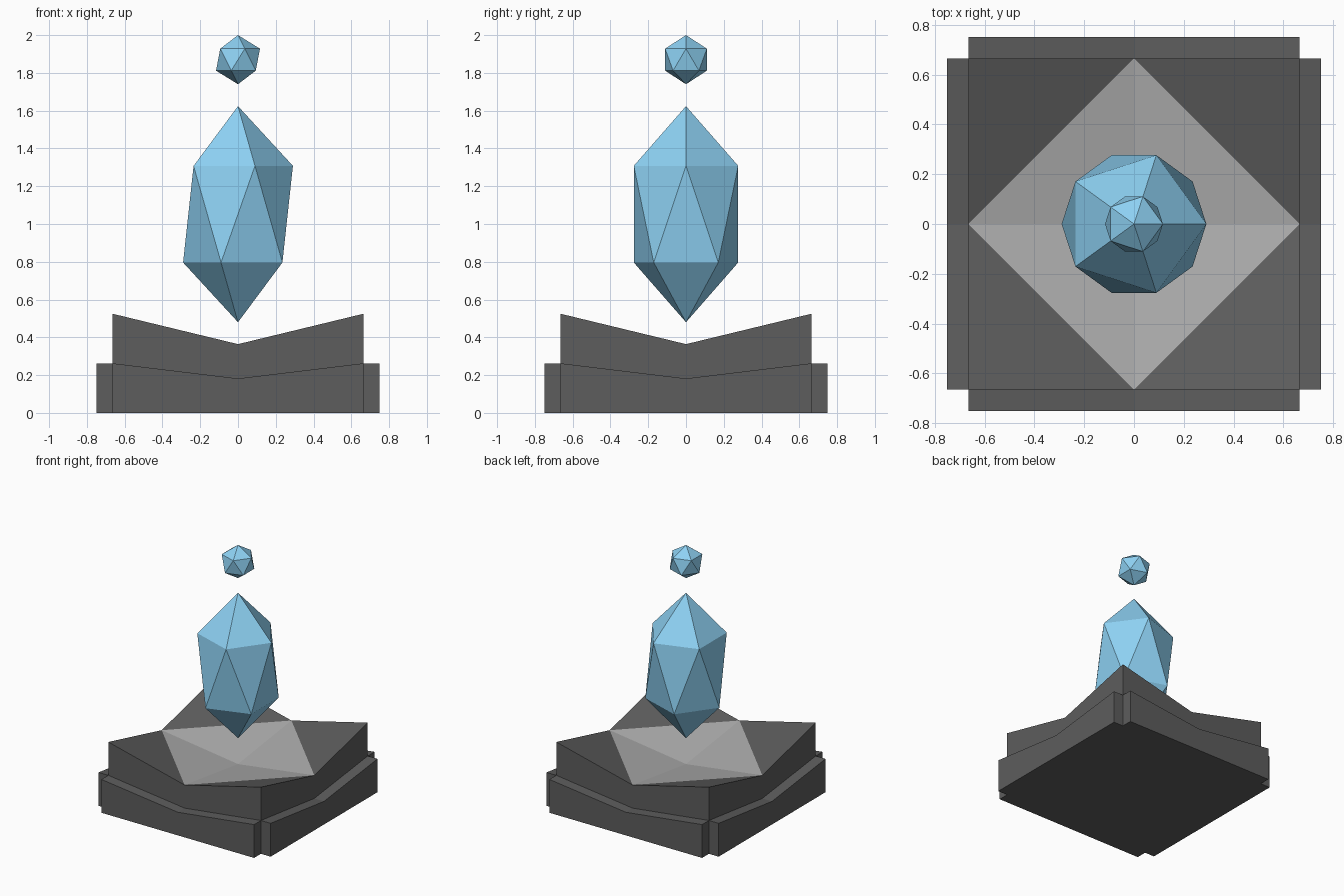
import bpy, bmesh
from mathutils import Matrix
from math import pi

if "Cube" in bpy.data.objects:
    bpy.data.objects.remove(bpy.data.objects["Cube"])


def material(name, rgb):
    m = bpy.data.materials.new(name)
    m.diffuse_color = (*rgb, 1)
    m.use_nodes = True
    m.node_tree.nodes["Principled BSDF"].inputs["Base Color"].default_value = m.diffuse_color
    return m


STONE = material("dark_stone", (0.11, 0.11, 0.11))
PALE = material("pale_stone", (0.42, 0.42, 0.42))
ICE = material("blue_crystal", (0.27, 0.64, 0.90))


def finish(bm, name, *mats):
    bmesh.ops.remove_doubles(bm, verts=bm.verts, dist=1e-5)
    bmesh.ops.recalc_face_normals(bm, faces=bm.faces)
    me = bpy.data.meshes.new(name)
    bm.to_mesh(me)
    bm.free()
    for m in mats:
        me.materials.append(m)
    ob = bpy.data.objects.new(name, me)
    bpy.context.collection.objects.link(ob)
    return ob


def add_face(bm, turn, points, mat=0):
    f = bm.faces.new([bm.verts.new(turn @ Matrix.Translation(p).translation) for p in points])
    f.material_index = mat


H, OUT = 0.665, 0.75            # block half width, slab outer reach
CORNER, MID, DISH = 0.525, 0.364, 0.275
turns = [Matrix.Rotation(i * pi / 2, 4, 'Z') for i in range(4)]

# Plinth: notched walls, raised corners and a pale sunken diamond
bm = bmesh.new()
for t in turns:
    add_face(bm, t, [(-H, -H, 0), (0, -H, 0), (H, -H, 0),
                     (H, -H, CORNER), (0, -H, MID), (-H, -H, CORNER)])
    add_face(bm, t, [(0, -H, MID), (H, -H, CORNER), (H, 0, MID)])
    add_face(bm, t, [(0, -H, MID), (H, 0, MID), (0, 0, DISH)], 1)
    add_face(bm, t, [(0, -H, 0), (H, -H, 0), (H, 0, 0), (0, 0, 0)])
finish(bm, "plinth", STONE, PALE)

# Skirt slabs: half-height copy of the wall profile on each side
profile = [(-H, 0), (H, 0), (H, CORNER / 2), (0, MID / 2), (-H, CORNER / 2)]
for t, side in zip(turns, ("front", "right", "back", "left")):
    bm = bmesh.new()
    face = bm.faces.new([bm.verts.new((x, -OUT, z)) for x, z in profile])
    new = bmesh.ops.extrude_face_region(bm, geom=[face])["geom"]
    bmesh.ops.translate(bm, vec=(0, OUT - H, 0),
                        verts=[v for v in new if isinstance(v, bmesh.types.BMVert)])
    bm.transform(t)
    finish(bm, side + "_skirt", STONE)


# Floating crystals
def crystal(name, z, radius, half_height):
    bm = bmesh.new()
    bmesh.ops.create_icosphere(bm, subdivisions=1, radius=1)
    bm.transform(Matrix.Translation((0, 0, z)) @ Matrix.Diagonal((radius, radius, half_height, 1)))
    finish(bm, name, ICE)


crystal("large_crystal", 1.052, 0.325, 0.572)
crystal("small_crystal", 1.87, 0.13, 0.13)
